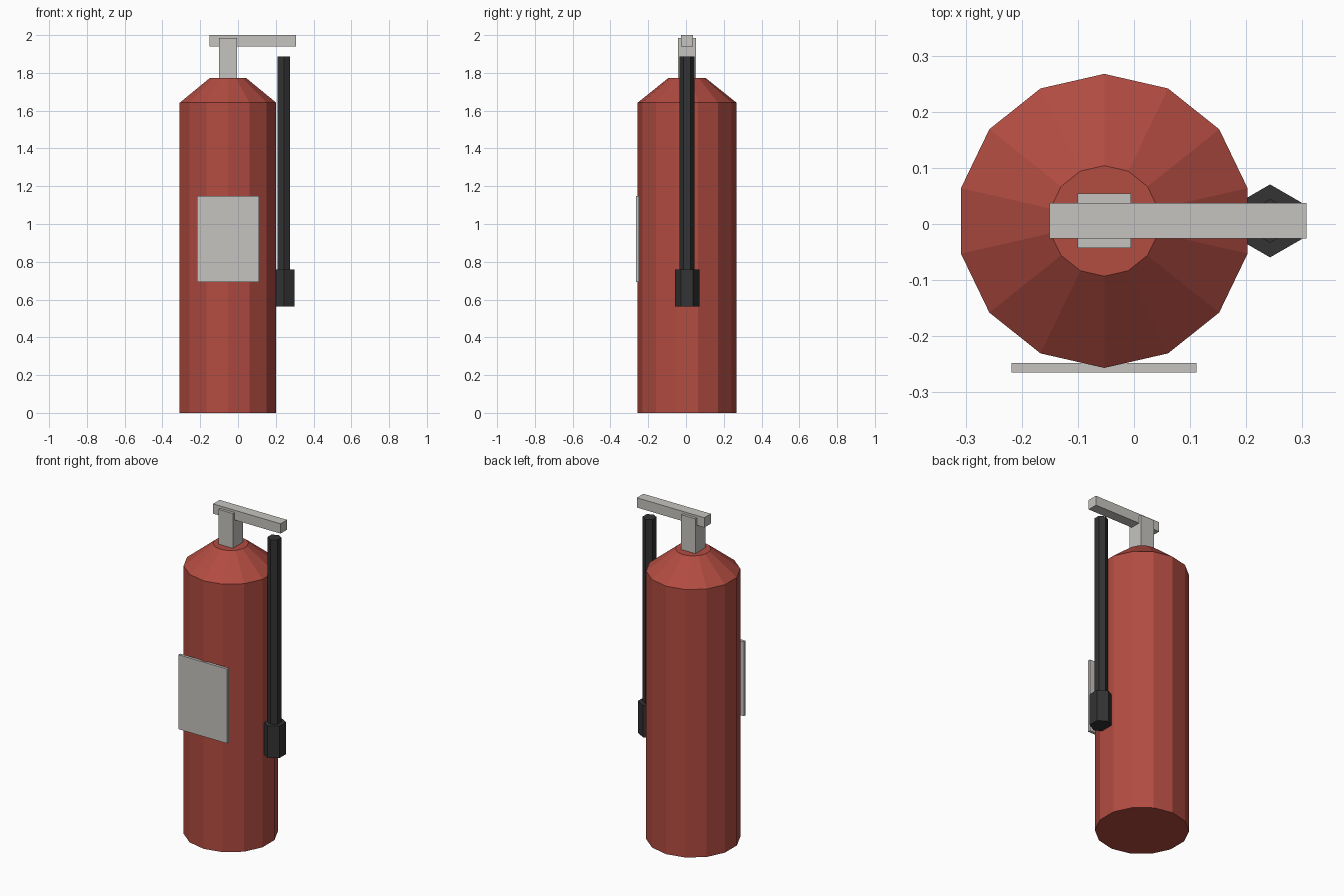
import bpy, bmesh, math

if "Cube" in bpy.data.objects:
    bpy.data.objects.remove(bpy.data.objects["Cube"])

CY = 0.0055  # shared centre line in y


def material(name, rgb):
    m = bpy.data.materials.new(name)
    m.diffuse_color = (*rgb, 1.0)
    m.use_nodes = True
    m.node_tree.nodes["Principled BSDF"].inputs["Base Color"].default_value = m.diffuse_color
    return m


RED = material("red paint", (0.445, 0.072, 0.053))
GREY = material("light grey metal", (0.56, 0.55, 0.52))
BLACK = material("black rubber", (0.033, 0.033, 0.034))


def finish(name, bm, mat):
    bmesh.ops.recalc_face_normals(bm, faces=bm.faces)
    me = bpy.data.meshes.new(name)
    bm.to_mesh(me)
    bm.free()
    me.materials.append(mat)
    ob = bpy.data.objects.new(name, me)
    bpy.context.collection.objects.link(ob)
    return ob


def lathe(name, sides, profile, cx, mat):
    """Closed faceted solid from (radius, z) rings, one corner pointing to +y."""
    bm = bmesh.new()
    rings = []
    for r, z in profile:
        rings.append([bm.verts.new((cx + r * math.sin(2 * math.pi * i / sides),
                                    CY + r * math.cos(2 * math.pi * i / sides), z))
                      for i in range(sides)])
    for a, b in zip(rings, rings[1:]):
        for i in range(sides):
            j = (i + 1) % sides
            bm.faces.new((a[i], a[j], b[j], b[i]))
    bm.faces.new(rings[0])
    bm.faces.new(rings[-1])
    return finish(name, bm, mat)


def box(name, x, y, z, mat):
    bm = bmesh.new()
    bmesh.ops.create_cube(bm, size=1)
    for v in bm.verts:
        v.co = [(lo + hi) / 2 + c * (hi - lo) for c, (lo, hi) in zip(v.co, (x, y, z))]
    return finish(name, bm, mat)


# Tank with sloped shoulder
lathe("tank", 14, [(0.262, 0), (0.262, 1.642), (0.0985, 1.773)], -0.053, RED)

# Valve post and lever handle
box("valve_post", (-0.101, -0.005), (-0.043, 0.054), (1.75, 1.986), GREY)
box("handle", (-0.151, 0.307), (-0.026, 0.0375), (1.94, 2.0), GREY)

# Front label plate
box("label_plate", (-0.218, 0.111), (-0.265, -0.248), (0.693, 1.149), GREY)

# Hose and nozzle at the side
lathe("hose", 6, [(0.039, 0.70), (0.039, 1.888)], 0.2425, BLACK)
lathe("nozzle", 6, [(0.065, 0.562), (0.065, 0.758)], 0.2425, BLACK)
